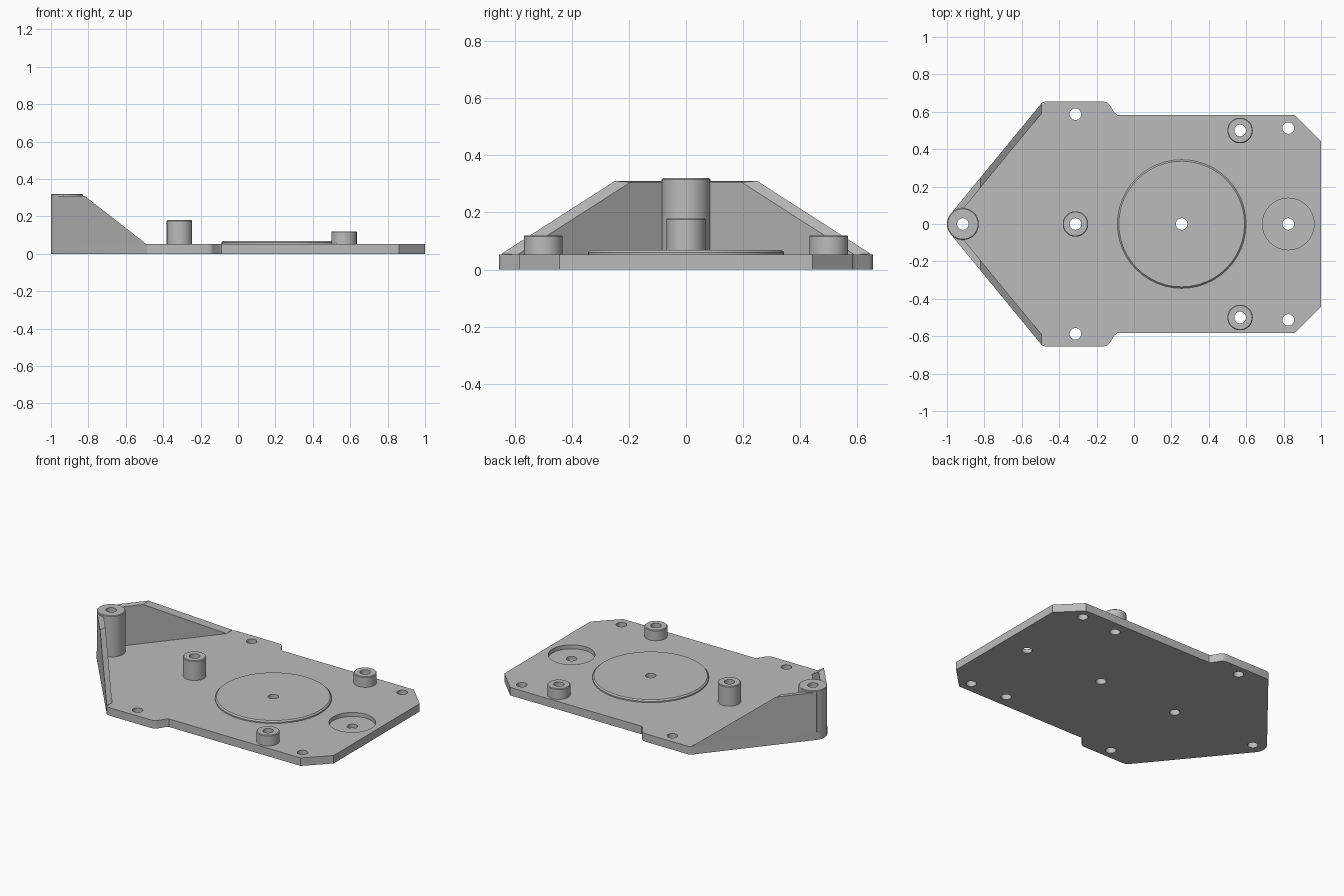
import bpy, bmesh, math
from mathutils import Matrix, Vector

cube = bpy.data.objects.get("Cube")
if cube:
    bpy.data.objects.remove(cube, do_unlink=True)

grey = bpy.data.materials.new("plain_grey")
grey.use_nodes = True
grey.diffuse_color = (0.5, 0.5, 0.5, 1)
grey.node_tree.nodes["Principled BSDF"].inputs["Base Color"].default_value = (0.5, 0.5, 0.5, 1)

TOP = 0.052        # plate thickness
HOLE = 0.031       # screw hole radius
NOSE = Vector((-0.915, 0))
NOSE_R = 0.085
CORNER = Vector((-0.495, 0.645))


def make_object(name, bm, smooth=True):
    bmesh.ops.remove_doubles(bm, verts=bm.verts[:], dist=1e-5)
    bmesh.ops.recalc_face_normals(bm, faces=bm.faces[:])
    mesh = bpy.data.meshes.new(name)
    bm.to_mesh(mesh)
    bm.free()
    mesh.materials.append(grey)
    obj = bpy.data.objects.new(name, mesh)
    bpy.context.collection.objects.link(obj)
    if smooth:
        shade(obj)
    return obj


def shade(obj):
    bpy.ops.object.select_all(action="DESELECT")
    obj.select_set(True)
    bpy.context.view_layer.objects.active = obj
    bpy.ops.object.shade_smooth_by_angle(angle=math.radians(30))


def lathe(bm, x, y, profile, steps=48):
    """Spin a closed (radius, height) profile about a vertical axis at x, y."""
    verts = [bm.verts.new((x + r, y, z)) for r, z in profile]
    edges = [bm.edges.new((v, verts[(i + 1) % len(verts)])) for i, v in enumerate(verts)]
    bmesh.ops.spin(bm, geom=verts + edges, cent=(x, y, 0), axis=(0, 0, 1),
                   angle=math.tau, steps=steps, use_merge=False)


def ring(name, x, y, radius, z0, z1, chamfer=0.004):
    bm = bmesh.new()
    lathe(bm, x, y, [(HOLE, z0), (radius, z0), (radius, z1 - chamfer),
                     (radius - chamfer, z1), (HOLE, z1)])
    return make_object(name, bm)


# Base plate outline: half from the nose to the far edge, then mirrored
to_corner = CORNER - NOSE
slope = math.atan2(to_corner.y, to_corner.x) - math.asin(NOSE_R / to_corner.length)
tangent = slope + math.pi / 2
half = [NOSE + NOSE_R * Vector((math.cos(a), math.sin(a)))
        for a in (math.pi + (tangent - math.pi) * i / 8 for i in range(9))]
half += [Vector(p) for p in [CORNER, (-0.487, 0.652), (-0.47, 0.655), (-0.165, 0.655),
                             (-0.148, 0.652), (-0.133, 0.641), (-0.104, 0.594),
                             (-0.088, 0.583), (0.86, 0.583), (1, 0.443)]]
outline = half + [Vector((p.x, -p.y)) for p in reversed(half[1:])]
bm = bmesh.new()
base = bm.faces.new([bm.verts.new((p.x, p.y, 0)) for p in outline])
up = bmesh.ops.extrude_face_region(bm, geom=[base])["geom"]
bmesh.ops.translate(bm, vec=(0, 0, TOP), verts=[v for v in up if isinstance(v, bmesh.types.BMVert)])
plate = make_object("base_plate", bm, smooth=False)

# Screw holes and the round recess, cut from the plate
bm = bmesh.new()
holes = [(NOSE.x, 0), (-0.313, 0), (0.255, 0)]
holes += [(x, s * y) for x, y in [(-0.313, 0.587), (0.825, 0.513), (0.567, 0.5)] for s in (1, -1)]
for x, y in holes:
    lathe(bm, x, y, [(0, -0.1), (HOLE, -0.1), (HOLE, 0.2), (0, 0.2)])
lathe(bm, 0.825, 0, [(0, -0.1), (HOLE, -0.1), (HOLE, 0.026), (0.138, 0.026), (0.138, 0.2), (0, 0.2)])
cutter = make_object("hole_cutter", bm, smooth=False)
cutter.hide_render = True
cut = plate.modifiers.new("holes", "BOOLEAN")
cut.operation, cut.solver, cut.object = "DIFFERENCE", "EXACT", cutter
bpy.context.view_layer.update()
cut_mesh = bpy.data.meshes.new_from_object(plate.evaluated_get(bpy.context.evaluated_depsgraph_get()))
plate.modifiers.clear()
plate.data = cut_mesh
bpy.data.objects.remove(cutter, do_unlink=True)
shade(plate)

# Raised disc and screw bosses
ring("raised_disc", 0.255, 0, 0.344, TOP, 0.068, 0.008)
ring("nose_boss", NOSE.x, 0, NOSE_R, TOP, 0.32)
ring("centre_boss", -0.313, 0, 0.068, TOP, 0.18)
ring("left_boss", 0.567, 0.5, 0.068, TOP, 0.12)
ring("right_boss", 0.567, -0.5, 0.068, TOP, 0.12)


# Tapered walls along the slanted edges
def wall(name, side):
    bm = bmesh.new()
    start = half[8]
    depth = 0.035 / math.cos(slope)
    rows = []
    for x, z in [(start.x, 0.31), (-0.82, 0.31), (CORNER.x, TOP + 0.004)]:
        y = start.y + (x - start.x) * math.tan(slope)
        rows.append([bm.verts.new((x, side * v, h)) for v, h in
                     [(y, TOP), (y, z), (y - depth, z - 0.004), (y - depth, TOP)]])
    for a, b in zip(rows, rows[1:]):
        for i in range(4):
            j = (i + 1) % 4
            bm.faces.new((a[i], a[j], b[j], b[i]))
    bm.faces.new(rows[0])
    bm.faces.new(rows[-1])
    make_object(name, bm, smooth=False)


wall("back_wall", 1)
wall("front_wall", -1)
